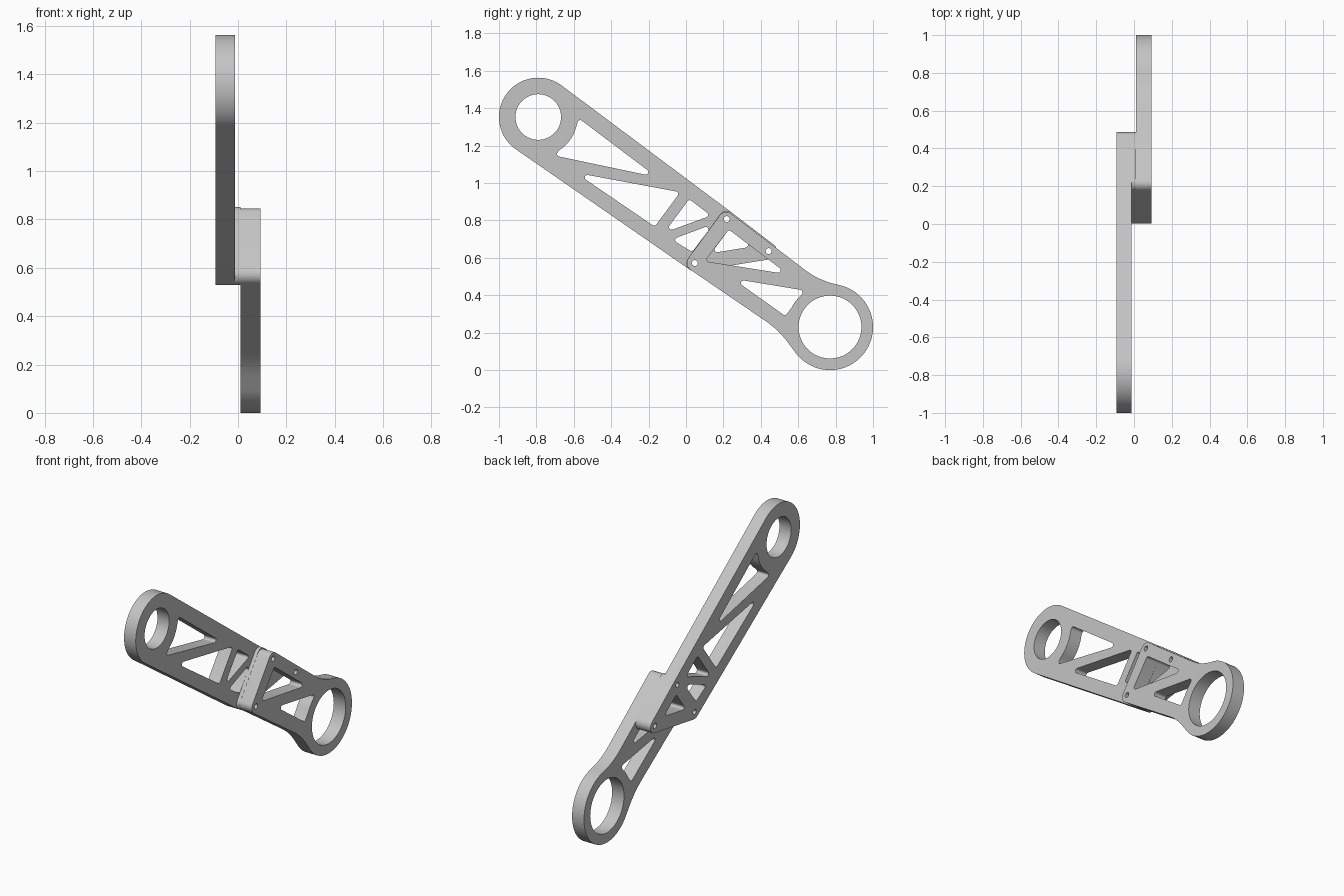
import bpy, bmesh, math
from mathutils import Vector, Matrix
from mathutils.geometry import convex_hull_2d

cube = bpy.data.objects.get("Cube")
if cube:
    bpy.data.objects.remove(cube)

grey = bpy.data.materials.new("machined_grey")
grey.use_nodes = True
colour = (0.55, 0.55, 0.55, 1)
grey.diffuse_color = colour
grey.node_tree.nodes["Principled BSDF"].inputs["Base Color"].default_value = colour


def arc(centre, radius, start, end, steps):
    """Points on an arc, angles in degrees."""
    angles = [math.radians(start + (end - start) * i / steps) for i in range(steps + 1)]
    return [(centre[0] + radius * math.cos(a), centre[1] + radius * math.sin(a)) for a in angles]


def circle(centre, radius, steps=64):
    return arc(centre, radius, 0, 360, steps)[:-1]


def hull(*loops):
    points = [Vector(p) for loop in loops for p in loop]
    return [points[i] for i in convex_hull_2d(points)]


def rounded(corners, default=0.014, steps=8):
    """Polygon with filleted corners; a corner may carry its own radius."""
    out = []
    n = len(corners)
    for i, corner in enumerate(corners):
        p = Vector(corner[:2])
        radius = corner[2] if len(corner) > 2 else default
        a = Vector(corners[i - 1][:2]) - p
        b = Vector(corners[(i + 1) % n][:2]) - p
        if radius == 0:
            out.append(p)
            continue
        half = a.angle(b) / 2
        length = min(radius / math.tan(half), 0.9 * min(a.length, b.length))
        a.normalize()
        b.normalize()
        radius = length * math.tan(half)
        centre = p + (a + b).normalized() * radius / math.sin(half)
        u, v = p + a * length - centre, p + b * length - centre
        sweep = u.angle(v)
        for k in range(steps + 1):
            t = k / steps
            out.append(centre + (u * math.sin((1 - t) * sweep) + v * math.sin(t * sweep)) / math.sin(sweep))
    return out


def sharp(points):
    return [(x, y, 0) for x, y in points]


def plate(name, x0, x1, loops):
    """Extrude a side profile with holes from x0 to x1."""
    curve = bpy.data.curves.new(name + "_profile", "CURVE")
    curve.dimensions = "2D"
    curve.fill_mode = "BOTH"
    curve.extrude = (x1 - x0) / 2
    for loop in loops:
        spline = curve.splines.new("POLY")
        spline.points.add(len(loop) - 1)
        for point, co in zip(spline.points, loop):
            point.co = (co[0], co[1], 0, 1)
        spline.use_cyclic_u = True
    helper = bpy.data.objects.new(name + "_profile", curve)
    bpy.context.collection.objects.link(helper)
    bpy.context.view_layer.update()
    mesh = bpy.data.meshes.new_from_object(helper.evaluated_get(bpy.context.evaluated_depsgraph_get()))
    bpy.data.objects.remove(helper)
    # profile axes become y and z, thickness becomes x
    turn = Matrix(((0, 0, 1, (x0 + x1) / 2), (1, 0, 0, 0), (0, 1, 0, 0), (0, 0, 0, 1)))
    bm = bmesh.new()
    bm.from_mesh(mesh)
    bm.transform(turn)
    bmesh.ops.remove_doubles(bm, verts=bm.verts, dist=0.0002)
    bmesh.ops.recalc_face_normals(bm, faces=bm.faces)
    bm.to_mesh(mesh)
    bm.free()
    mesh.materials.clear()
    mesh.materials.append(grey)
    obj = bpy.data.objects.new(name, mesh)
    bpy.context.collection.objects.link(obj)
    bpy.ops.object.select_all(action="DESELECT")
    obj.select_set(True)
    bpy.context.view_layer.objects.active = obj
    bpy.ops.object.shade_smooth_by_angle(angle=math.radians(30))
    return obj


# Shared centres: two bearing rings and three bolts of the lap joint
upper_ring, lower_ring = (-0.79, 1.353), (0.77, 0.23)
bolts = [(0.218, 0.807), (0.442, 0.636), (0.047, 0.572)]
bolt_holes = [circle(b, 0.016, 24) for b in bolts]
bosses = [circle(b, 0.044, 48) for b in bolts]
joint_window = rounded([(0.229, 0.751), (0.352, 0.66), (0.135, 0.625)])

# Upper arm: tapered truss ending in a triangular lap
plate("upper_arm", -0.093, -0.012, [
    hull(circle(upper_ring, 0.21, 96), *bosses),
    circle(upper_ring, 0.122),
    rounded([(-0.572, 1.345)] + sharp(arc(upper_ring, 0.21, -12, -55, 10))
            + [(-0.703, 1.147), (-0.157, 1.032)]),
    rounded([(-0.59, 1.055), (-0.031, 0.951), (-0.167, 0.767)]),
    rounded([(0.017, 0.914), (0.133, 0.826), (-0.116, 0.735)]),
    rounded([(-0.076, 0.698), (0.146, 0.781), (0.033, 0.632)]),
    joint_window] + bolt_holes)

# Triangular spacer between the two arms
plate("joint_spacer", -0.012, 0.01, [hull(*bosses), joint_window] + bolt_holes)

# Lower arm: truss flowing into the larger ring
plate("lower_arm", 0.01, 0.093, [
    rounded([(0.206, 0.863, 0.043), (0.711, 0.479, 0.43)]
            + sharp(arc(lower_ring, 0.23, 77, -144, 64))
            + [(0.496, 0.214, 0.5), (-0.014, 0.562, 0.043)]),
    circle(lower_ring, 0.168),
    rounded([(0.229, 0.751), (0.545, 0.512), (0.1, 0.582)]),
    rounded([(0.25, 0.489), (0.636, 0.425)] + sharp(arc(lower_ring, 0.23, 134, 152, 6))
            + [(0.531, 0.289)])] + bolt_holes)
